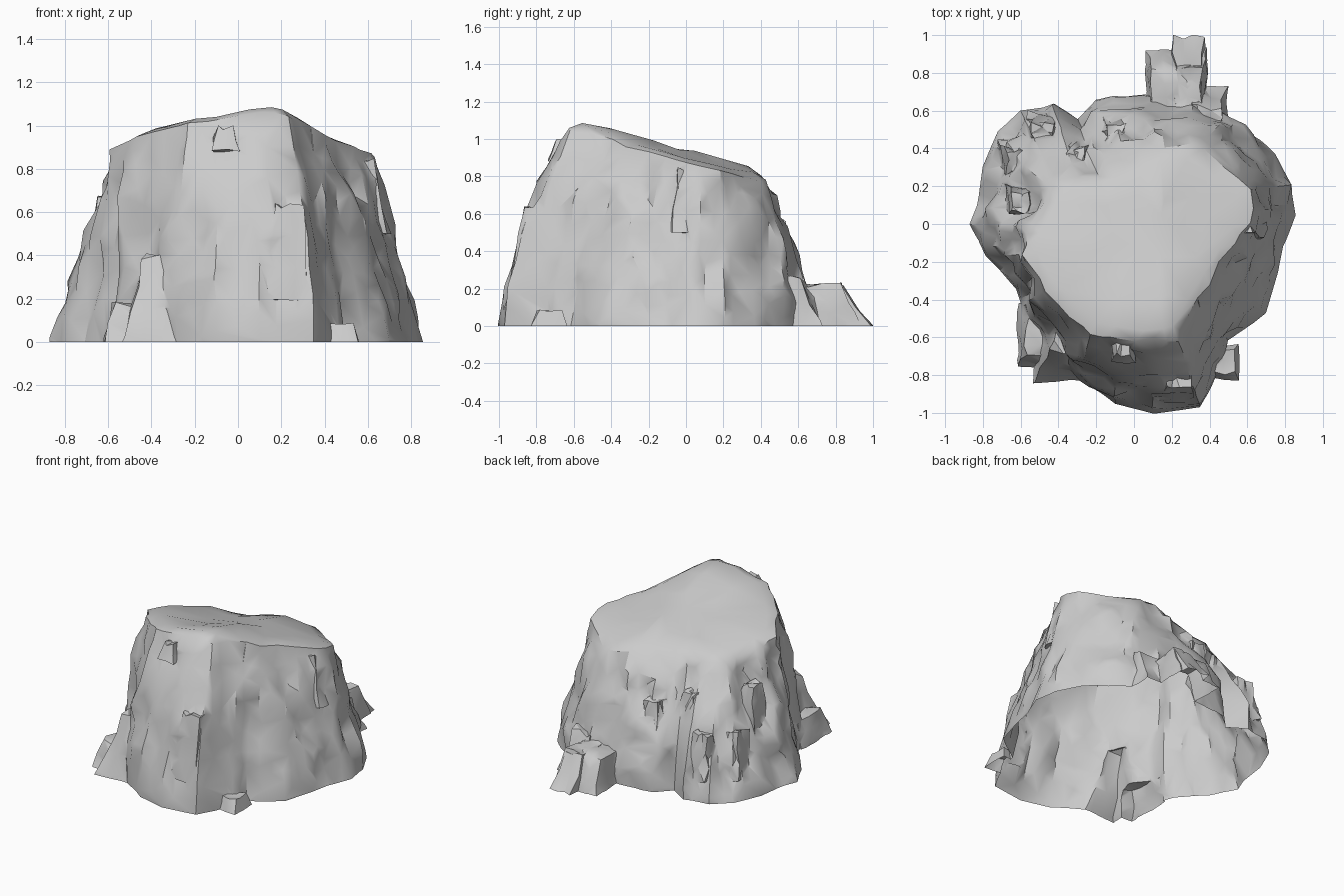
import bpy, bmesh, math, random
from mathutils import Vector, noise

if "Cube" in bpy.data.objects:
    bpy.data.objects.remove(bpy.data.objects["Cube"])

random.seed(4)

# Cliff columns, counter-clockwise from +x: foot x, foot y, rim x, rim y
COLS = [
    (.86, .05, .62, .08), (.83, .20, .60, .18), (.75, .37, .50, .28), (.58, .52, .42, .36),
    (.45, .60, .32, .42), (.25, .65, .20, .40), (.05, .68, .05, .36), (-.20, .66, -.10, .30),
    (-.30, .56, -.20, .26), (-.42, .63, -.30, .24), (-.60, .60, -.40, .22), (-.72, .50, -.45, .17),
    (-.80, .30, -.50, .10), (-.82, .15, -.53, .03), (-.87, .0, -.58, -.06), (-.78, -.17, -.59, -.16),
    (-.62, -.34, -.53, -.27), (-.56, -.52, -.44, -.38), (-.42, -.68, -.34, -.47), (-.28, -.83, -.23, -.58),
    (-.10, -.95, -.10, -.61), (.10, -1.0, .05, -.63), (.35, -.97, .23, -.61), (.45, -.78, .29, -.48),
    (.50, -.62, .36, -.36), (.70, -.47, .44, -.24), (.75, -.30, .52, -.12), (.79, -.12, .58, -.02)]
CENTRE = Vector((.05, -.1))
SKIRT = -.1      # parts run below the ground and are trimmed at z = 0


def plateau(x, y):
    d = abs(x - .15)
    return .945 - .26 * y - .15 * min(d, .25) - .03 * d + .015 * noise.noise((x * 4, y * 4, 3))


def make_object(name, bm):
    bmesh.ops.recalc_face_normals(bm, faces=bm.faces)
    me = bpy.data.meshes.new(name)
    bm.to_mesh(me)
    bm.free()
    ob = bpy.data.objects.new(name, me)
    bpy.context.collection.objects.link(ob)
    return ob


def apply_modifier(ob, kind, **settings):
    bpy.context.view_layer.objects.active = ob
    mod = ob.modifiers.new("step", kind)
    for key, value in settings.items():
        setattr(mod, key, value)
    bpy.ops.object.modifier_apply(modifier=mod.name)


# Main rock: craggy walls lofted from foot to rim, closed by a sloping plateau
cols = []
for i, c in enumerate(COLS):
    n = COLS[(i + 1) % len(COLS)]
    cols += [tuple(a + (b - a) * k / 3 for a, b in zip(c, n)) for k in range(3)]
N = len(cols)

bm = bmesh.new()
rings = [[bm.verts.new((c[0], c[1], SKIRT)) for c in cols]]
ROWS = 15
for r in range(ROWS + 1):
    h = r / ROWS
    ring = []
    for bx, by, rx, ry in cols:
        foot, rim = Vector((bx, by)), Vector((rx, ry))
        out = (foot - CENTRE).normalized()
        power = .9 + (1.0 if out.y > 0 else .65) * out.y ** 2    # front and back bulge more
        p = rim.lerp(foot, 1 - h ** power)
        z = h * (plateau(rx, ry) - (.02 if rx > .25 else .035))
        crag = .05 * (.5 - 2 * abs(noise.noise((p.x * 5, p.y * 5, z * 1.3))))    # tall grooves
        crag += .045 * noise.noise((p.x * 9, p.y * 9, z * 5 + 7))              # lumps
        p += out * crag * min(1, .15 + h * 4) * (1 if h < .9 else .5)
        ring.append(bm.verts.new((p.x, p.y, z)))
    rings.append(ring)
for s in (.88, .6, .3):
    ring = []
    for bx, by, rx, ry in cols:
        p = CENTRE.lerp(Vector((rx, ry)), s)
        ring.append(bm.verts.new((p.x, p.y, plateau(p.x, p.y))))
    rings.append(ring)
for a, b in zip(rings, rings[1:]):
    for i in range(N):
        j = (i + 1) % N
        bm.faces.new((a[i], a[j], b[j], b[i]))
top = bm.verts.new((CENTRE.x, CENTRE.y, plateau(*CENTRE)))
for i in range(N):
    bm.faces.new((rings[-1][i], rings[-1][(i + 1) % N], top))
bm.faces.new(rings[0][::-1])
rock = make_object("rock", bm)
apply_modifier(rock, 'DECIMATE', ratio=.42)     # irregular chipped facets


# Broken stone: lower and upper box (x0, x1, y0, y1, z), roughened and fused to the rock
def block(name, lo, hi, rough=.02, cuts=2):
    if lo[4] == 0:
        lo = [a - (b - a) * -SKIRT / hi[4] for a, b in zip(lo, hi)]
    bm = bmesh.new()
    bmesh.ops.create_cube(bm, size=1)
    bmesh.ops.subdivide_edges(bm, edges=bm.edges, cuts=cuts, use_grid_fill=True)
    for v in bm.verts:
        u, w, t = v.co + Vector((.5, .5, .5))
        b = [p + (q - p) * t for p, q in zip(lo, hi)]
        jitter = Vector([random.uniform(-rough, rough) for _ in range(3)])
        v.co = Vector((b[0] + (b[1] - b[0]) * u, b[2] + (b[3] - b[2]) * w, b[4])) + jitter
    bmesh.ops.triangulate(bm, faces=bm.faces)
    part = make_object(name, bm)
    apply_modifier(rock, 'BOOLEAN', operation='UNION', solver='EXACT', object=part)
    bpy.data.objects.remove(part)


# Fallen boulders at the foot
block("back_boulder_low", (.06, .39, .50, .92, 0), (.10, .36, .50, .82, .22), .015, 3)
block("back_boulder_toe", (.20, .38, .60, .99, 0), (.22, .35, .60, .84, .21), .01, 2)
block("back_side_boulder", (.32, .50, .45, .73, 0), (.30, .45, .42, .62, .25))
block("front_right_stone", (.40, .56, -.82, -.64, 0), (.43, .53, -.79, -.67, .08), .01, 1)
block("front_left_foot", (-.62, -.2, -.76, -.42, 0), (-.57, -.2, -.70, -.42, .17), .015, 3)
block("front_left_shoulder", (-.54, -.1, -.83, -.42, 0), (-.43, -.16, -.67, -.42, .40), .02, 3)

# Ledges and lumps on the walls
block("front_ledge", (.12, .32, -.94, -.65, .2), (.16, .30, -.86, -.60, .63), .015)
block("front_crown_lump", (-.12, .0, -.74, -.58, .88), (-.10, -.02, -.69, -.56, .99), .012, 1)
block("right_rib", (.54, .70, -.08, .05, .5), (.52, .62, -.04, .07, .84), .012)
for i, (x, y, z, s) in enumerate([(-.48, .50, .38, .09), (-.30, .38, .58, .08), (-.10, .50, .52, .08),
                                  (-.60, .14, .62, .08), (-.62, .36, .38, .09), (.42, .48, .40, .08)]):
    block("back_lump_%d" % i, (x - s, x + s, y - s, y + s, z - .25),
          (x - s * .6, x + s * .6, y - s, y + s * .3, z + .05), .014)

# Trim flat at the ground, leaving the underside open
bm = bmesh.new()
bm.from_mesh(rock.data)
bmesh.ops.bisect_plane(bm, geom=bm.verts[:] + bm.edges[:] + bm.faces[:], dist=1e-5,
                       plane_co=(0, 0, 0), plane_no=(0, 0, 1), clear_inner=True)
bm.to_mesh(rock.data)
bm.free()
bpy.ops.object.select_all(action='DESELECT')
rock.select_set(True)
bpy.context.view_layer.objects.active = rock
bpy.ops.object.shade_smooth_by_angle(angle=math.radians(35))
